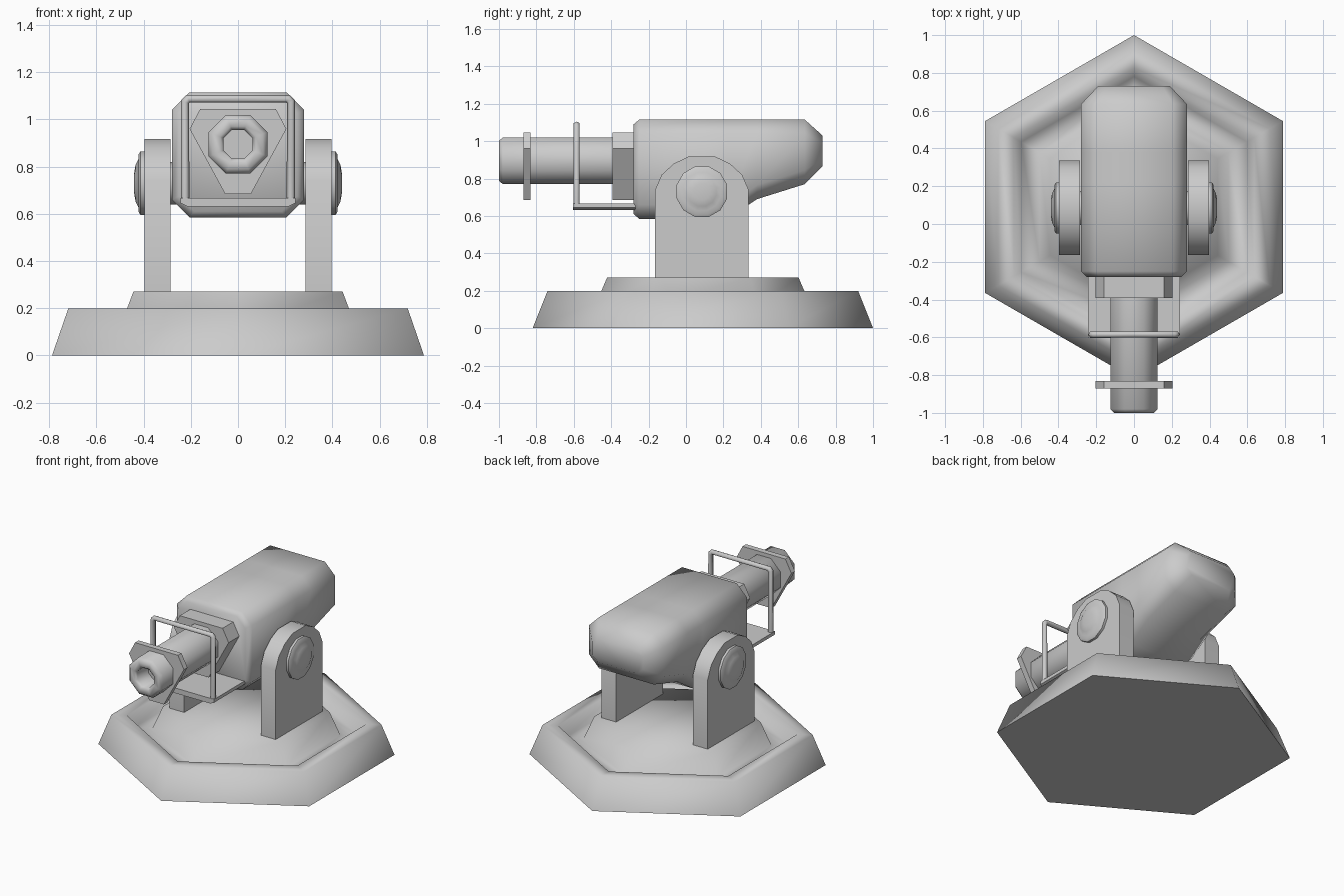
import bpy, bmesh
from math import sin, cos, pi, radians

if "Cube" in bpy.data.objects:
    bpy.data.objects.remove(bpy.data.objects["Cube"])


def loft(name, rings, angle=50):
    """Skin a list of equal-length point rings and cap both ends."""
    bm = bmesh.new()
    loops = [[bm.verts.new(p) for p in ring] for ring in rings]
    n = len(loops[0])
    for a, b in zip(loops, loops[1:]):
        for i in range(n):
            j = (i + 1) % n
            bm.faces.new((a[i], a[j], b[j], b[i]))
    bm.faces.new(loops[0])
    bm.faces.new(loops[-1])
    bmesh.ops.recalc_face_normals(bm, faces=bm.faces)
    me = bpy.data.meshes.new(name)
    bm.to_mesh(me)
    bm.free()
    ob = bpy.data.objects.new(name, me)
    bpy.context.collection.objects.link(ob)
    smooth(ob, angle)
    return ob


def smooth(ob, angle):
    bpy.ops.object.select_all(action='DESELECT')
    ob.select_set(True)
    bpy.context.view_layer.objects.active = ob
    bpy.ops.object.shade_smooth_by_angle(angle=radians(angle))


def polygon(r, n, turn=0.0):
    return [(r * cos(2 * pi * i / n + turn), r * sin(2 * pi * i / n + turn)) for i in range(n)]


PIVOT_Y, PIVOT_Z, BORE_Z = 0.085, 0.73, 0.895

# Hexagonal base: sloped rim, sunken channel and raised centre plate
base_profile = [(0.91, 0), (0.83, 0.2), (0.735, 0.2), (0.69, 0.12), (0.577, 0.12), (0.512, 0.27)]
loft("base", [[(x, y + 0.09, z) for x, y in polygon(r, 6, pi / 2)] for r, z in base_profile], 75)

# Side brackets with arched tops, and round pivot caps
half_arch = [(0.25, 0.26), (0.25, 0.74), (0.215, 0.82), (0.15, 0.88), (0.07, 0.918)]
arch = half_arch + [(-y, z) for y, z in reversed(half_arch)]
cap_profile = [(0.39, 0.14), (0.413, 0.14), (0.422, 0.125), (0.422, 0.105), (0.434, 0.08), (0.44, 0.045)]
for side, s in (("left", -1), ("right", 1)):
    loft(f"bracket_{side}", [[(s * x, PIVOT_Y + y, z) for y, z in arch] for x in (0.287, 0.397)])
    loft(f"pivot_cap_{side}", [[(s * x, PIVOT_Y + y, PIVOT_Z + z) for y, z in polygon(r, 12, pi / 12)]
                               for x, r in cap_profile])

# Axle joining the brackets to the housing
loft("axle", [[(x, PIVOT_Y + y, PIVOT_Z + z) for y, z in polygon(0.09, 12)] for x in (-0.3, 0.3)])


# Housing: chamfered box section swept back, underside rising to the rear
def section(y, w, bottom, top, c):
    right = [(w - c, bottom), (w, bottom + c), (w, top - c), (w - c, top)]
    return [(x, y, z) for x, z in right + [(-x, z) for x, z in reversed(right)]]


loft("housing", [section(*s) for s in (
    (-0.28, 0.25, 0.61, 1.09, 0.065),
    (-0.25, 0.28, 0.585, 1.115, 0.075),
    (0.22, 0.28, 0.585, 1.115, 0.075),
    (0.38, 0.28, 0.69, 1.115, 0.075),
    (0.635, 0.28, 0.77, 1.115, 0.075),
    (0.73, 0.19, 0.865, 1.03, 0.04))])

# Barrel mount and muzzle collar share one tapered hexagon outline
shield = [(0.055, 0.685), (0.205, 0.96), (0.16, 1.045), (-0.16, 1.045), (-0.205, 0.96), (-0.055, 0.685)]
for name, y0, y1 in (("barrel_mount", -0.393, -0.27), ("muzzle_collar", -0.87, -0.832)):
    loft(name, [[(x, y, z) for x, z in shield] for y in (y0, y1)])

# Octagonal barrel with an open bore
barrel_profile = [(-0.38, 0.135), (-0.98, 0.135), (-1.0, 0.115), (-1.0, 0.082), (-0.985, 0.066), (-0.85, 0.066)]
loft("barrel", [[(x, y, BORE_Z + z) for x, z in polygon(r, 8, pi / 8)] for y, r in barrel_profile])

# Wire sight frame
curve = bpy.data.curves.new("sight_frame", 'CURVE')
curve.dimensions = '3D'
curve.bevel_depth = 0.018
curve.bevel_resolution = 1
curve.use_fill_caps = True
path = [(-0.224, 0.65), (-0.224, 1.075), (-0.211, 1.088), (0.211, 1.088), (0.224, 1.075), (0.224, 0.65)]
spline = curve.splines.new('POLY')
spline.points.add(len(path) - 1)
for p, (x, z) in zip(spline.points, path):
    p.co = (x, -0.585, z, 1)
frame = bpy.data.objects.new("sight_frame", curve)
bpy.context.collection.objects.link(frame)

# Tray carrying the sight frame
tray = [(0.215, 0.632), (0.243, 0.645), (0.243, 0.667), (-0.243, 0.667), (-0.243, 0.645), (-0.215, 0.632)]
loft("sight_tray", [[(x, y, z) for x, z in tray] for y in (-0.603, -0.27)])
